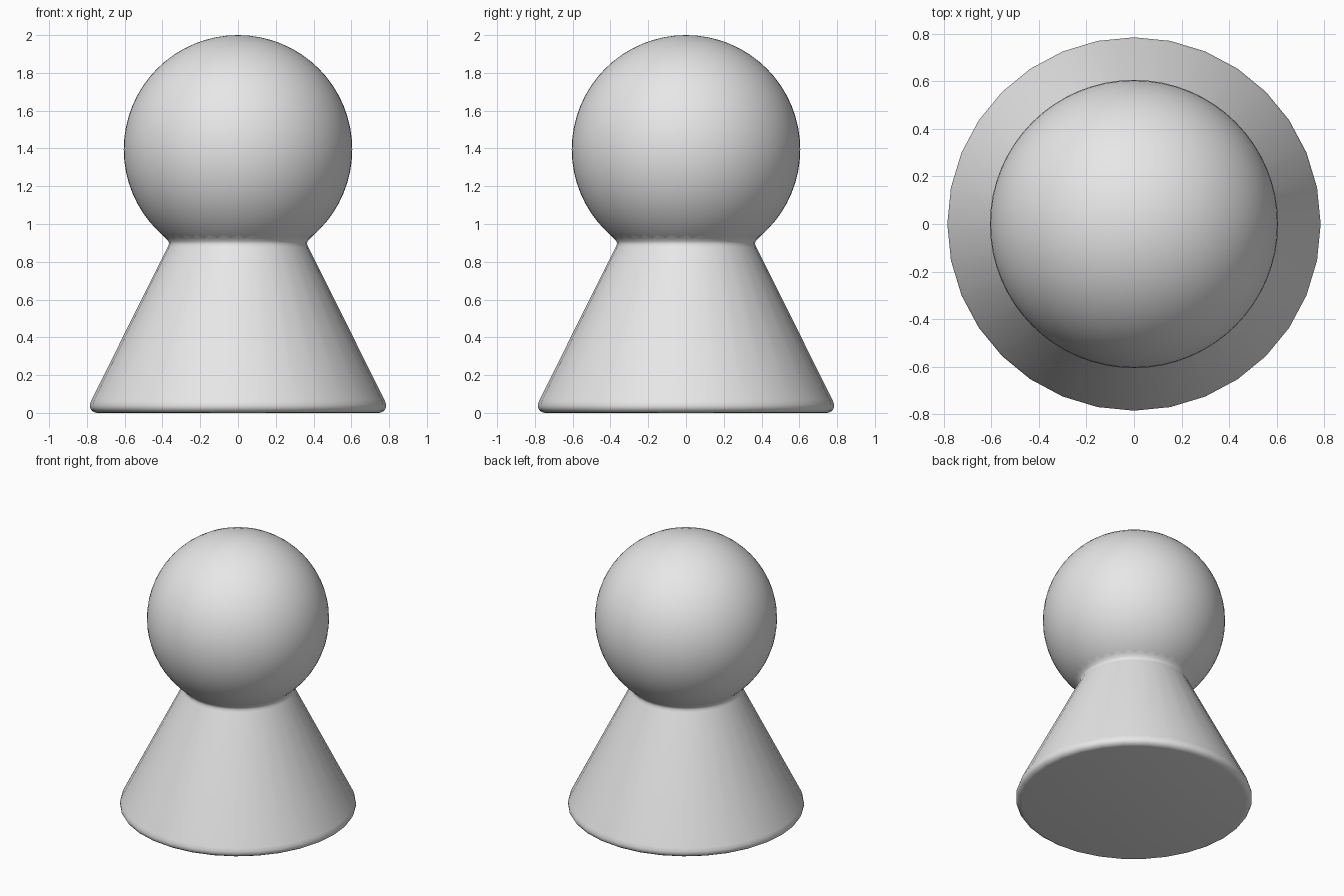
import bpy, bmesh
from math import radians, tau

cube = bpy.data.objects.get("Cube")
if cube:
    bpy.data.objects.remove(cube, do_unlink=True)

# Single plain grey
GREY = (0.8, 0.8, 0.8, 1)
grey = bpy.data.materials.new("plain_grey")
grey.use_nodes = True
grey.diffuse_color = GREY
grey.node_tree.nodes["Principled BSDF"].inputs["Base Color"].default_value = GREY


def finish(bm, name):
    bmesh.ops.recalc_face_normals(bm, faces=bm.faces)
    mesh = bpy.data.meshes.new(name)
    bm.to_mesh(mesh)
    bm.free()
    mesh.materials.append(grey)
    obj = bpy.data.objects.new(name, mesh)
    bpy.context.collection.objects.link(obj)
    bpy.ops.object.select_all(action="DESELECT")
    obj.select_set(True)
    bpy.context.view_layer.objects.active = obj
    bpy.ops.object.shade_smooth_by_angle(angle=radians(50))
    return obj


def lathe(name, profile, sides):
    bm = bmesh.new()
    verts = [bm.verts.new((r, 0, z)) for r, z in profile]
    edges = [bm.edges.new(pair) for pair in zip(verts, verts[1:])]
    bmesh.ops.spin(bm, geom=verts + edges, axis=(0, 0, 1), cent=(0, 0, 0),
                   angle=tau, steps=sides, use_merge=True)
    bmesh.ops.remove_doubles(bm, verts=bm.verts, dist=0.0005)
    bmesh.ops.holes_fill(bm, edges=[e for e in bm.edges if e.is_boundary], sides=0)
    return finish(bm, name)


# Conical body: rounded foot, straight flank, small fillet into the head
lathe("body", [
    (0.745, 0), (0.76, 0.003), (0.776, 0.013), (0.784, 0.028), (0.784, 0.045),
    (0.776, 0.068), (0.372, 0.878), (0.365, 0.894), (0.368, 0.908),
    (0.382, 0.924), (0.4, 0.942)], 32)

# Ball head
bm = bmesh.new()
bmesh.ops.create_uvsphere(bm, u_segments=64, v_segments=32, radius=0.605)
bmesh.ops.translate(bm, verts=bm.verts, vec=(0, 0, 1.395))
finish(bm, "head")
